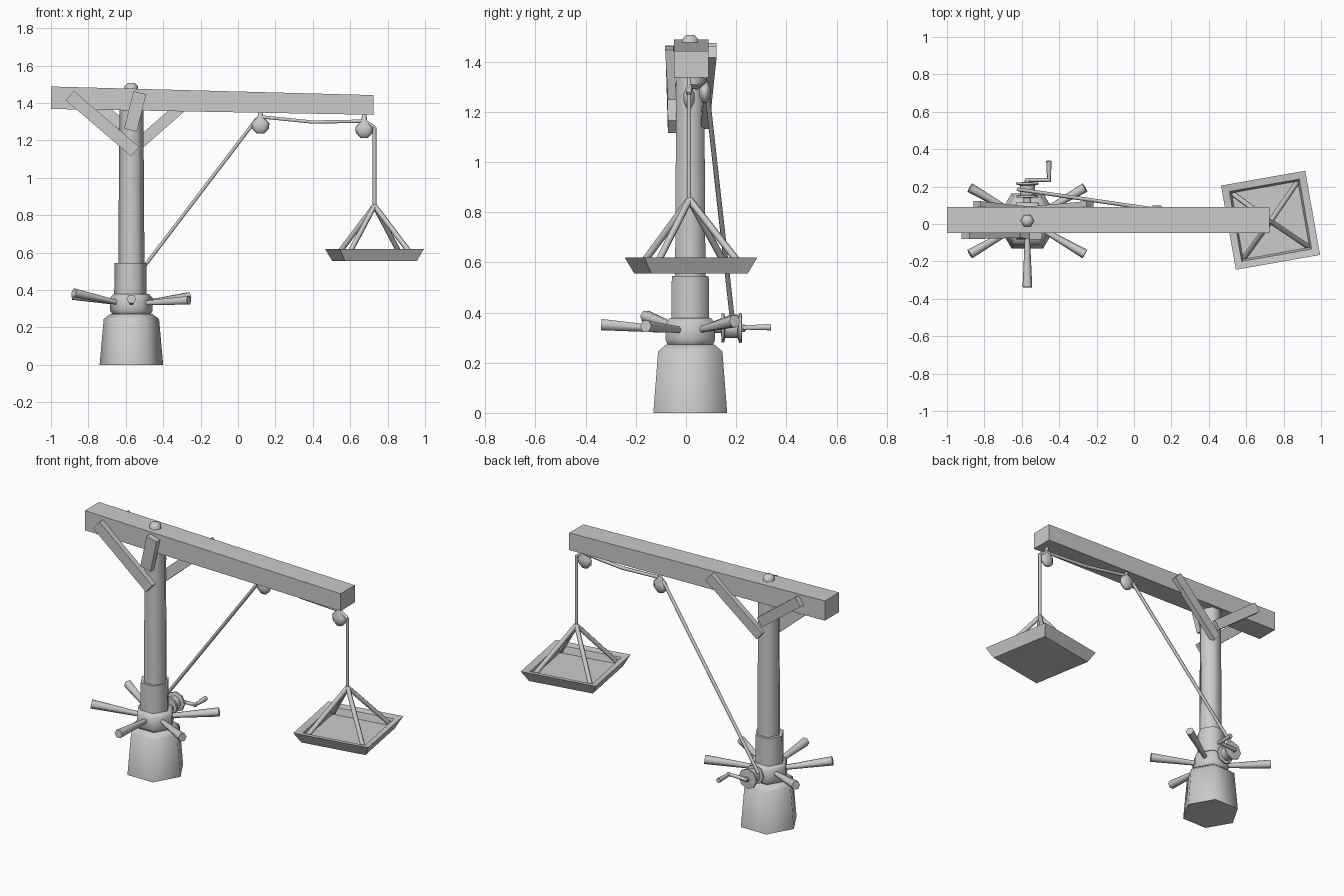
import bpy, bmesh, math
from mathutils import Vector, Matrix

if "Cube" in bpy.data.objects:
    bpy.data.objects.remove(bpy.data.objects["Cube"])

grey = bpy.data.materials.new("weathered grey")
grey.diffuse_color = (0.6, 0.6, 0.6, 1)
grey.use_nodes = True
grey.node_tree.nodes["Principled BSDF"].inputs["Base Color"].default_value = grey.diffuse_color
PX, PY = -0.57, 0.017          # mast axis


def finish(name, bm, angle=40):
    bmesh.ops.recalc_face_normals(bm, faces=bm.faces)
    me = bpy.data.meshes.new(name)
    bm.to_mesh(me)
    bm.free()
    me.materials.append(grey)
    ob = bpy.data.objects.new(name, me)
    bpy.context.collection.objects.link(ob)
    bpy.ops.object.select_all(action='DESELECT')
    ob.select_set(True)
    bpy.context.view_layer.objects.active = ob
    bpy.ops.object.shade_smooth_by_angle(angle=math.radians(angle))
    return ob


def loft(name, rings, angle=40):
    """Skin a list of equal point rings and cap both ends."""
    bm = bmesh.new()
    vs = [[bm.verts.new(p) for p in r] for r in rings]
    n = len(rings[0])
    for a, b in zip(vs, vs[1:]):
        for i in range(n):
            bm.faces.new((a[i], a[(i + 1) % n], b[(i + 1) % n], b[i]))
    bm.faces.new(vs[0][::-1])
    bm.faces.new(vs[-1])
    return finish(name, bm, angle)


def turned(name, origin, axis, profile, sides=6, turn=0.0, angle=65):
    """Profile of (radius, distance) pairs swept around an axis."""
    rot = Vector(axis).to_track_quat('Z', 'Y').to_matrix() if axis != 'Z' else Matrix.Identity(3)
    rings = [[Vector(origin) + rot @ Vector((r * math.cos(turn + i * math.tau / sides),
                                             r * math.sin(turn + i * math.tau / sides), h))
              for i in range(sides)] for r, h in profile]
    return loft(name, rings, angle)


def rod(name, a, b, r1, r2=None, sides=6):
    d = Vector(b) - Vector(a)
    return turned(name, a, d, [(r1, 0), (r2 or r1, d.length)], sides)


def plank(name, a, b, width, depth):
    """Rectangular bar between two points, wide in the xz plane, deep in y."""
    a, b = Vector(a), Vector(b)
    d = (b - a).normalized()
    w = d.cross(Vector((0, 1, 0))).normalized() * width / 2
    t = Vector((0, depth / 2, 0))
    return loft(name, [[p - w - t, p + w - t, p + w + t, p - w + t] for p in (a, b)], 40)


# Mast, from the footing upward
turned("footing", (PX, PY, 0), 'Z', [(0.17, 0), (0.148, 0.245), (0.112, 0.272)])
turned("collar", (PX, PY, 0), 'Z', [(0.1, 0.265), (0.114, 0.29), (0.112, 0.36), (0.095, 0.378)])
turned("sleeve", (PX - 0.005, PY, 0), 'Z', [(0.087, 0.37), (0.085, 0.545)])
turned("mast", (PX, PY, 0), 'Z', [(0.07, 0.53), (0.064, 1.4)])
turned("top_peg", (PX, PY, 0), 'Z', [(0.036, 1.46), (0.036, 1.49), (0.02, 1.506)])

# Turning spokes around the collar
for deg, tip in ((-90, 0.352), (-30, 0.345), (30, 0.365), (150, 0.37), (210, 0.385)):
    c, s = math.cos(math.radians(deg)), math.sin(math.radians(deg))
    rod("spoke", (PX + 0.07 * c, PY + 0.07 * s, 0.33),
        (PX + 0.355 * c, PY + 0.355 * s, tip), 0.013, 0.026)

# Tapered beam
loft("beam", [[(x, y, z) for y, z in ((-0.047, lo), (0.09, lo), (0.09, hi), (-0.047, hi))]
              for x, lo, hi in ((-1, 1.368, 1.488), (0.725, 1.337, 1.442))], 40)

# Braces on the front and back of the beam
plank("front_brace_long", (-0.9, -0.064, 1.44), (-0.55, -0.055, 1.14), 0.066, 0.034)
plank("front_brace_short", (-0.525, -0.066, 1.455), (-0.575, -0.055, 1.255), 0.07, 0.034)
plank("back_brace_right", (-0.235, 0.105, 1.44), (-0.56, 0.075, 1.155), 0.06, 0.034)
plank("back_brace_left", (-0.84, 0.105, 1.45), (-0.56, 0.075, 1.24), 0.06, 0.034)

# Hanging pulleys
for x, y, z in ((0.12, 0.075, 1.28), (0.675, 0.012, 1.258)):
    ob = turned("pulley", (0, 0, 0), 'Z',
                [(0.012, 0.1), (0.014, 0.05), (0.048, 0.012), (0.045, -0.018), (0.02, -0.044)])
    ob.scale = (1, 0.55, 1)
    ob.location = (x, y, z)

# Rope from the winch over both pulleys down to the hanger
path = [(-0.62, 0.185, 0.37), (0.1, 0.08, 1.315), (0.13, 0.075, 1.325), (0.4, 0.045, 1.298),
        (0.68, 0.015, 1.303), (0.73, 0.012, 1.27), (0.73, 0.012, 0.84)]
for a, b in zip(path, path[1:]):
    rod("rope", a, b, 0.01)

# Winch drum with flanges, crank arm and handle
turned("winch_drum", (PX, 0.1, 0.338), (0, 1, 0),
       [(0.02, -0.03), (0.02, 0.04), (0.058, 0.042), (0.058, 0.052), (0.04, 0.056),
        (0.04, 0.106), (0.06, 0.112), (0.06, 0.122), (0.015, 0.124), (0.015, 0.135)], 8)
rod("crank_arm", (PX - 0.01, 0.235, 0.338), (-0.445, 0.235, 0.342), 0.01)
rod("crank_handle", (-0.455, 0.225, 0.34), (-0.455, 0.338, 0.342), 0.009, 0.015)

# Load tray: square dish with a flared rim, slightly turned
TX, TY, YAW = 0.73, 0.02, math.radians(10)


def square(half, z):
    return [(TX + half * (sx * math.cos(YAW) - sy * math.sin(YAW)),
             TY + half * (sx * math.sin(YAW) + sy * math.cos(YAW)), z)
            for sx, sy in ((-1, -1), (1, -1), (1, 1), (-1, 1))]


loft("tray", [square(0.195, 0.555), square(0.2285, 0.62), square(0.19, 0.612), square(0.18, 0.572)])
for foot in square(0.17, 0.59):
    rod("tray_hanger", (TX, 0.014, 0.85), foot, 0.014)
